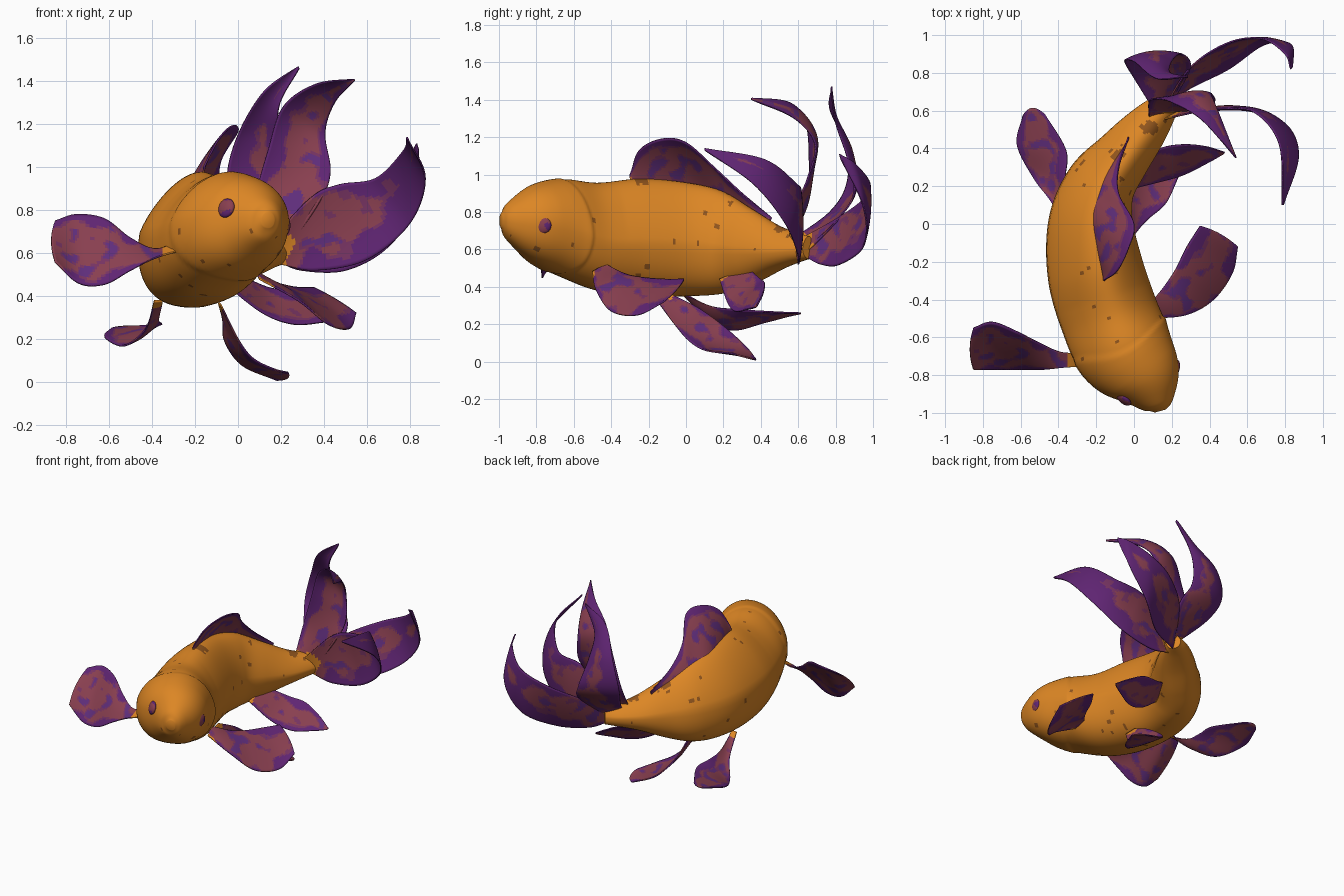
import bpy, bmesh, math
from mathutils import Vector, noise

cube = bpy.data.objects.get("Cube")
if cube:
    bpy.data.objects.remove(cube)


def material(name, rgb):
    m = bpy.data.materials.new(name)
    m.use_nodes = True
    m.diffuse_color = (*rgb, 1)
    m.node_tree.nodes["Principled BSDF"].inputs["Base Color"].default_value = (*rgb, 1)
    return m


ORANGE, PURPLE, MAUVE, VIOLET, UMBER, PLUM = range(6)
PALETTE = [
    material("orange scales", (0.72, 0.24, 0.018)),
    material("purple fin", (0.115, 0.018, 0.17)),
    material("mauve fin", (0.25, 0.05, 0.08)),
    material("violet fin", (0.115, 0.027, 0.2)),
    material("umber fleck", (0.28, 0.09, 0.012)),
    material("plum fin", (0.18, 0.033, 0.12)),
]


def spline(points, t):
    """Point on a Catmull-Rom curve through points, t from 0 to 1."""
    pts = [Vector(p) for p in points]
    n = len(pts) - 1
    i = min(int(t * n), n - 1)
    f = t * n - i
    b, c = pts[i], pts[i + 1]
    a = pts[i - 1] if i else b * 2 - c
    d = pts[i + 2] if i + 2 <= n else c * 2 - b
    return b + (c - a) * (f / 2) + (a * 2 - b * 5 + c * 4 - d) * (f * f / 2) \
        + (b * 3 - a - c * 3 + d) * (f ** 3 / 2)


def finish(name, bm, angle=60):
    mesh = bpy.data.meshes.new(name)
    bmesh.ops.recalc_face_normals(bm, faces=bm.faces)
    bm.to_mesh(mesh)
    bm.free()
    for m in PALETTE:
        mesh.materials.append(m)
    ob = bpy.data.objects.new(name, mesh)
    bpy.context.collection.objects.link(ob)
    bpy.ops.object.select_all(action='DESELECT')
    ob.select_set(True)
    bpy.context.view_layer.objects.active = ob
    bpy.ops.object.shade_smooth_by_angle(angle=math.radians(angle))
    return ob


# Body: x, y, z of the spine, then half width and half height
SPINE = [(0.14, -0.99, 0.755, 0.03, 0.035), (0.125, -0.945, 0.75, 0.095, 0.105),
         (0.065, -0.82, 0.74, 0.193, 0.2), (-0.05, -0.66, 0.715, 0.257, 0.26),
         (-0.13, -0.48, 0.67, 0.262, 0.288),
         (-0.2, -0.25, 0.665, 0.255, 0.315), (-0.225, 0, 0.655, 0.225, 0.305),
         (-0.175, 0.2, 0.64, 0.187, 0.275), (-0.06, 0.355, 0.62, 0.152, 0.2),
         (0.05, 0.49, 0.61, 0.125, 0.122), (0.14, 0.595, 0.61, 0.09, 0.08),
         (0.21, 0.66, 0.61, 0.05, 0.06)]
# Darker patches beside the dorsal fin and on the tail stalk
PATCHES = [Vector((-.13, -.24, .96)), Vector((-.09, .37, .8)), Vector((.08, .51, .71))]


def spine_at(t):
    curve = spline([s[:3] for s in SPINE], t)
    size = spline([(s[3], s[4], 0) for s in SPINE], t)
    return curve, size.x, size.y


def build_body(rows=150, sides=64, roll=0.14):
    bm = bmesh.new()
    rings = []
    for r in range(rows + 1):
        t = r / rows
        centre, w, h = spine_at(t)
        run = spine_at(min(t + 0.03, 1))[0] - spine_at(max(t - 0.03, 0))[0]
        side = Vector((run.y, -run.x, 0)).normalized()
        right = side * math.cos(roll) - Vector((0, 0, math.sin(roll)))
        up = side * math.sin(roll) + Vector((0, 0, math.cos(roll)))
        egg = 0.32 * min(max((t - 0.2) / 0.2, 0), 1)
        ring = []
        for s in range(sides):
            a = math.tau * s / sides
            c, d = math.cos(a), math.sin(a)
            power = 1 if d > 0 else 0.85
            # The gill cover stands proud of the body up to a curved rim
            rim = 0.27 + 0.035 * c * c + 0.02 * min(d, 0)
            swell = 1 + 0.028 * min(max((t - 0.12) / 0.12, 0), 1) * min(max((rim - t) / 0.008, 0), 1)
            x = w * math.copysign(abs(c) ** power, c) * (1 - egg * max(d, 0)) * swell
            y = h * math.copysign(abs(d) ** power, d) * swell
            ring.append(bm.verts.new(centre + right * x + up * y))
        rings.append(ring)
    for r0, r1 in zip(rings, rings[1:]):
        for s in range(sides):
            e = (s + 1) % sides
            f = bm.faces.new((r0[s], r0[e], r1[e], r1[s]))
            p = f.calc_center_median()
            near = min((p - q).length for q in PATCHES)
            if noise.noise(p * 23) > 0.63 or near + 0.03 * noise.noise(p * 30) < 0.04:
                f.material_index = UMBER
    bm.faces.new(rings[0])
    bm.faces.new(rings[-1])
    finish("body", bm)


build_body()


# Fins: a sheet lofted between two edge curves, cupped by sag and rounded at the tip.
# Mottled mauve inside, purple margins; skew pushes the mauve towards edge a or b.
def fin(name, edge_a, edge_b, root=0.05, fade=0.3, margin=0.25, skew=(0, 0),
        sag=(0, 0, 0), tip=0.0, rows=64, cols=24):
    bm = bmesh.new()
    grid = []
    for r in range(rows + 1):
        t = r / rows
        a, b = spline(edge_a, t), spline(edge_b, t)
        back = (spline(edge_a, t - 0.04) + spline(edge_b, t - 0.04)) / 2 if t > 0.04 else a
        run = ((a + b) / 2 - back).normalized()
        line = []
        for c in range(cols + 1):
            u = c / cols
            bow = 4 * u * (1 - u)
            p = a.lerp(b, u) + Vector(sag) * (bow * math.sin(math.pi * t))
            line.append(bm.verts.new(p + run * (tip * bow * t ** 6)))
        grid.append(line)
    for r in range(rows):
        for c in range(cols):
            f = bm.faces.new((grid[r][c], grid[r][c + 1], grid[r + 1][c + 1], grid[r + 1][c]))
            p = f.calc_center_median()
            t, u = (r + 0.5) / rows, (c + 0.5) / cols
            blotch = noise.noise(p * 9)
            inner = min(2 * u + skew[0], 2 - 2 * u + skew[1]) - fade * t + 0.6 * blotch
            if t + 0.08 * blotch < root:
                f.material_index = ORANGE
            elif inner > margin:
                spot = noise.noise(p * 13 + Vector((5, 2, 8)))
                f.material_index = VIOLET if spot > 0.36 else PLUM if spot > 0.24 else MAUVE
            else:
                f.material_index = PLUM if inner > margin - 0.1 else PURPLE
    ob = finish(name, bm)
    solid = ob.modifiers.new("thickness", 'SOLIDIFY')
    solid.thickness = 0.008
    solid.offset = 0


fin("right_pectoral_fin",
    [(-.24, -.68, .67), (-.38, -.68, .62), (-.5, -.63, .67), (-.62, -.57, .76), (-.75, -.52, .78), (-.85, -.55, .75)],
    [(-.24, -.75, .62), (-.38, -.76, .58), (-.5, -.77, .52), (-.62, -.77, .455), (-.74, -.77, .46), (-.85, -.77, .56)],
    root=0.17, fade=0.25, margin=0.1, sag=(0, -.02, -.01), tip=0.02)
fin("left_pectoral_fin",
    [(.08, -.43, .52), (.16, -.33, .47), (.22, -.24, .45), (.28, -.12, .44), (.35, -.01, .44)],
    [(.1, -.5, .48), (.28, -.48, .38), (.42, -.4, .27), (.52, -.26, .25), (.55, -.12, .32)],
    fade=0.2, margin=0.1, sag=(0, 0, .02), tip=0.015)
fin("right_pelvic_fin",
    [(-.39, -.04, .38), (-.43, .1, .25), (-.53, .24, .17), (-.62, .42, .21), (-.59, .57, .25)],
    [(-.35, -.04, .38), (-.37, .12, .3), (-.365, .25, .28), (-.36, .39, .27), (-.47, .58, .26)],
    fade=0.25, margin=0.2, sag=(0, 0, -.015), tip=0.04)
fin("left_pelvic_fin",
    [(-.09, -.1, .37), (-.07, .06, .29), (-.06, .2, .19), (.02, .32, .08), (.18, .375, .01)],
    [(-.08, -.18, .36), (0, -.06, .2), (.07, .02, .11), (.17, .11, .06), (.235, .25, .045)],
    fade=0.2, margin=0.2, sag=(-.01, 0, -.015), tip=0.03)
fin("anal_fin",
    [(-.04, .18, .44), (.12, .22, .32), (.26, .26, .27), (.4, .33, .28), (.47, .37, .29)],
    [(.0, .33, .5), (.14, .4, .44), (.26, .42, .42), (.38, .41, .36), (.48, .38, .3)],
    root=0.02, fade=0.4, margin=0.2)
fin("dorsal_fin",
    [(-.16, -.3, .95), (-.2, -.12, .95), (-.22, .05, .93), (-.19, .2, .87), (-.12, .33, .79), (-.03, .43, .71)],
    [(-.16, -.3, 1.0), (-.09, -.25, 1.13), (-.03, -.13, 1.19), (0, .0, 1.17), (-.08, .16, 1.03), (-.08, .3, .9), (-.03, .46, .77)],
    root=0.0, fade=0.0, margin=0.45, skew=(.5, 0), sag=(-.01, 0, .01))

# Twin tail: each half has an upper and a lower lobe sharing a root
fin("rear_upper_tail_lobe",
    [(.12, .58, .66), (.0, .77, .8), (-.05, .86, .95), (0, .86, 1.15), (.12, .77, 1.35), (.28, .78, 1.47)],
    [(.2, .64, .58), (.3, .83, .78), (.25, .9, .92), (.2, .86, 1.1), (.19, .8, 1.28), (.285, .775, 1.46)],
    fade=1.5, margin=0.2, skew=(0, .4), sag=(0, .03, 0))
fin("rear_lower_tail_lobe",
    [(.15, .6, .65), (.3, .83, .78), (.5, .96, .88), (.68, .98, .96), (.8, .9, 1.06), (.83, .82, 1.11)],
    [(.19, .64, .56), (.3, .72, .52), (.5, .82, .52), (.69, .95, .62), (.83, .95, .82), (.84, .83, 1.08)],
    fade=1.5, margin=0.2, skew=(.4, 0), sag=(0, .02, 0))
fin("front_upper_tail_lobe",
    [(.08, .55, .66), (.08, .65, .85), (.14, .66, 1.08), (.21, .64, 1.28), (.36, .55, 1.385), (.54, .35, 1.41)],
    [(.22, .6, .6), (.38, .6, .84), (.43, .65, .98), (.405, .69, 1.16), (.45, .58, 1.3), (.54, .35, 1.4)],
    fade=0.8, margin=0.15, skew=(0, .3), sag=(0, .03, 0))
fin("front_lower_tail_lobe",
    [(.14, .55, .65), (.34, .595, .86), (.47, .61, .92), (.64, .59, .95), (.77, .42, 1.08), (.785, .1, 1.14)],
    [(.19, .6, .55), (.36, .6, .52), (.6, .6, .57), (.8, .53, .74), (.87, .36, .95), (.79, .1, 1.13)],
    root=0.09, fade=1.5, margin=0.15, skew=(.4, 0), sag=(0, .02, 0))


# Eyes: squashed balls facing outward
def eye(name, centre, facing, size=(.046, .046, .02)):
    bm = bmesh.new()
    bmesh.ops.create_uvsphere(bm, u_segments=24, v_segments=12, radius=1)
    turn = Vector(facing).to_track_quat('Z', 'Y')
    for v in bm.verts:
        v.co = turn @ (v.co * Vector(size)) + Vector(centre)
    for f in bm.faces:
        f.material_index = PURPLE if noise.noise(f.calc_center_median() * 20) > 0.05 else MAUVE
    finish(name, bm)


eye("right_eye", (-.055, -.928, .81), (-.6, -.75, .3))
eye("left_eye", (.222, -.765, .73), (.95, -.2, 0))
